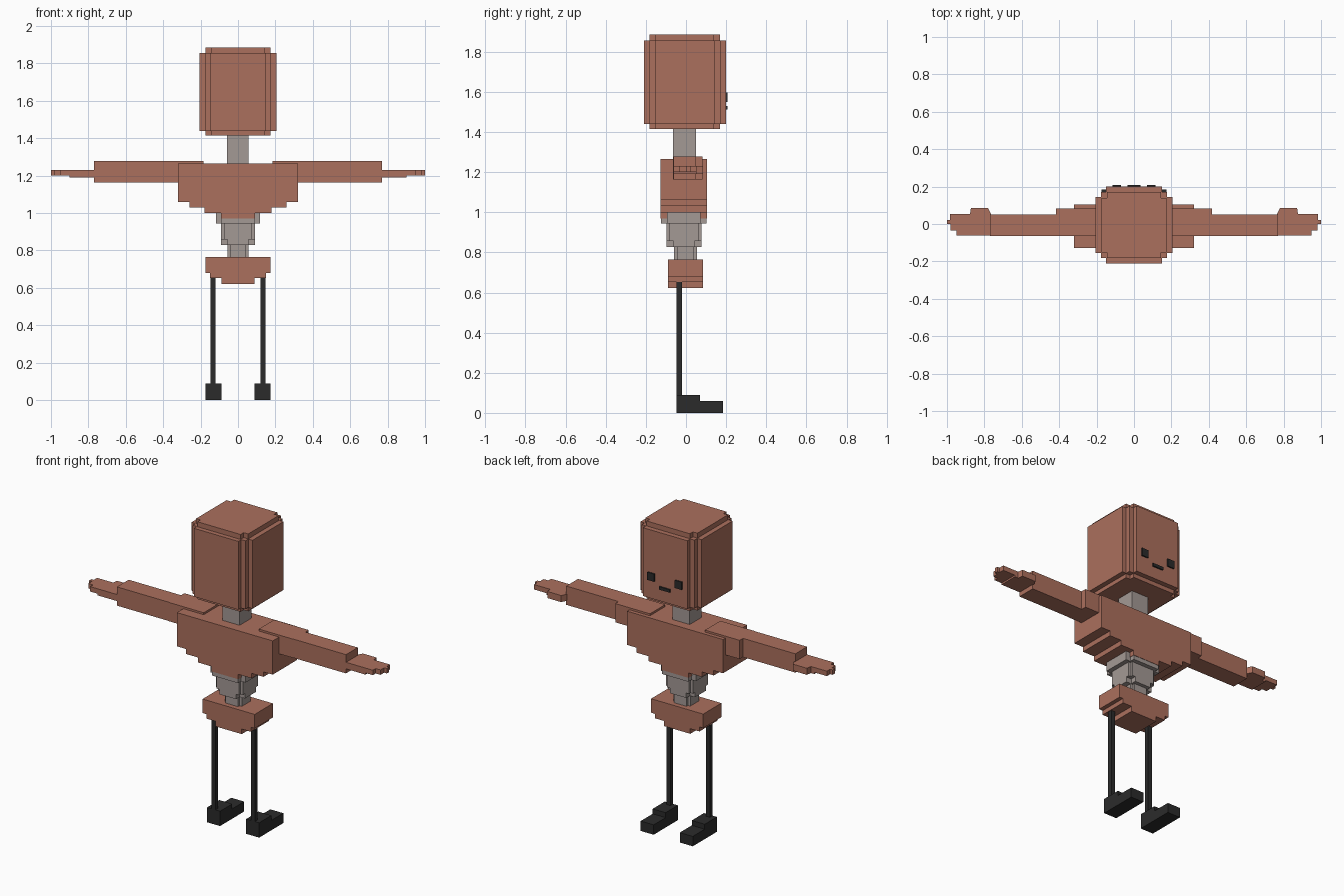
import bpy, bmesh

old = bpy.data.objects.get("Cube")
if old:
    bpy.data.objects.remove(old, do_unlink=True)


def material(name, rgb):
    m = bpy.data.materials.new(name)
    m.use_nodes = True
    m.diffuse_color = (*rgb, 1)
    m.node_tree.nodes["Principled BSDF"].inputs["Base Color"].default_value = (*rgb, 1)
    return m


CLAY = material("clay_brown", (0.41, 0.16, 0.11))
STONE = material("warm_grey", (0.37, 0.32, 0.30))
COAL = material("coal_black", (0.024, 0.024, 0.024))


def finish(name, bm, mat):
    bmesh.ops.recalc_face_normals(bm, faces=bm.faces)
    me = bpy.data.meshes.new(name)
    bm.to_mesh(me)
    bm.free()
    me.materials.append(mat)
    ob = bpy.data.objects.new(name, me)
    bpy.context.collection.objects.link(ob)
    return ob


def add_prism(bm, outline, lo, hi, axis="z"):
    """Extrude an outline along z (xy points), y (xz points) or x (yz points)."""
    def place(p, h):
        return {"z": (p[0], p[1], h), "y": (p[0], h, p[1]), "x": (h, p[0], p[1])}[axis]
    low = [bm.verts.new(place(p, lo)) for p in outline]
    high = [bm.verts.new(place(p, hi)) for p in outline]
    bm.faces.new(low)
    bm.faces.new(high)
    n = len(outline)
    for i in range(n):
        j = (i + 1) % n
        bm.faces.new((low[i], low[j], high[j], high[i]))


def prism(name, outline, lo, hi, mat, axis="z"):
    bm = bmesh.new()
    add_prism(bm, outline, lo, hi, axis)
    return finish(name, bm, mat)


def rect(a0, a1, b0, b1):
    return [(a0, b0), (a1, b0), (a1, b1), (a0, b1)]


def notched(x0, x1, y0, y1, size, steps=1):
    """Rectangle whose corners are cut into little stairs."""
    stair = [(0, steps * size)]
    for i in range(steps):
        stair += [((i + 1) * size, (steps - i) * size),
                  ((i + 1) * size, (steps - i - 1) * size)]
    back = stair[::-1]
    return ([(x0 + a, y0 + b) for a, b in stair] + [(x1 - a, y0 + b) for a, b in back]
            + [(x1 - a, y1 - b) for a, b in stair] + [(x0 + a, y1 - b) for a, b in back])


def stepped_profile(tiers, top):
    """Symmetric front outline from (half width, bottom height) tiers, widest first."""
    side = [(tiers[0][0], top)]
    for i, (w, z) in enumerate(tiers):
        side.append((w, z))
        if i + 1 < len(tiers):
            side.append((tiers[i + 1][0], z))
    return side + [(-x, z) for x, z in reversed(side)]


# Head: main block with stair corners, plus smaller top and bottom slabs
bm = bmesh.new()
add_prism(bm, notched(-0.205, 0.205, -0.21, 0.2, 0.028, 2), 1.44, 1.855)
for lo, hi in ((1.855, 1.885), (1.415, 1.44)):
    add_prism(bm, notched(-0.175, 0.175, -0.182, 0.17, 0.03), lo, hi)
finish("head", bm, CLAY)

# Face on the rear side
for side, s in (("left", 1), ("right", -1)):
    prism(side + "_eye", rect(s * 0.07, s * 0.115, 1.55, 1.597), 0.199, 0.208, COAL, "y")
prism("mouth", rect(-0.036, 0.036, 1.512, 1.53), 0.199, 0.208, COAL, "y")

# Neck, chest and hips
prism("neck", rect(-0.06, 0.056, -0.065, 0.05), 1.26, 1.42, STONE)
prism("chest", stepped_profile([(0.322, 1.06), (0.26, 1.03), (0.18, 1.0), (0.09, 0.97)], 1.265),
      -0.127, 0.105, CLAY, "y")
prism("hips", stepped_profile([(0.175, 0.68), (0.15, 0.653), (0.088, 0.622)], 0.765),
      -0.09, 0.085, CLAY, "y")

# Waist: tapering stack of notched blocks
bm = bmesh.new()
for x, y0, y1, lo, hi, notch in ((0.118, -0.125, 0.103, 0.945, 0.999, 0.03),
                                 (0.09, -0.097, 0.077, 0.858, 0.945, 0.015),
                                 (0.09, -0.097, 0.077, 0.828, 0.858, 0.035),
                                 (0.057, -0.06, 0.055, 0.76, 0.828, 0.015)):
    add_prism(bm, notched(-x, x, y0, y1, notch), lo, hi)
finish("waist", bm, STONE)

for side, s in (("left", 1), ("right", -1)):
    def mirrored(pts):
        return [(s * x, y) for x, y in pts]

    # Arm: thick shoulder, then a slimmer forearm
    prism(side + "_shoulder", mirrored(rect(0.185, 0.418, -0.065, 0.082)), 1.163, 1.277, CLAY)
    prism(side + "_forearm", mirrored(rect(0.418, 0.77, -0.063, 0.05)), 1.163, 1.277, CLAY)

    # Hand: palm with thumb, then stepped fingers
    palm = [(0.765, -0.062), (0.9, -0.062), (0.9, 0.053), (0.877, 0.053),
            (0.872, 0.085), (0.78, 0.085), (0.765, 0.055)]
    prism(side + "_palm", mirrored(palm), 1.19, 1.23, CLAY)
    fingers = [(0.9, -0.062), (0.95, -0.062), (0.95, -0.035), (0.982, -0.035), (0.982, 0.0),
               (1.0, 0.0), (1.0, 0.022), (0.984, 0.022), (0.984, 0.053), (0.9, 0.053)]
    prism(side + "_fingers", mirrored(fingers), 1.2, 1.23, CLAY)

    # Thin leg and stepped foot
    prism(side + "_leg", mirrored(rect(0.119, 0.146, -0.047, -0.02)), 0.08, 0.66, COAL)
    foot = [(-0.047, 0), (0.185, 0), (0.185, 0.06), (0.07, 0.06), (0.07, 0.09), (-0.047, 0.09)]
    prism(side + "_foot", foot, s * 0.088, s * 0.175, COAL, "x")
